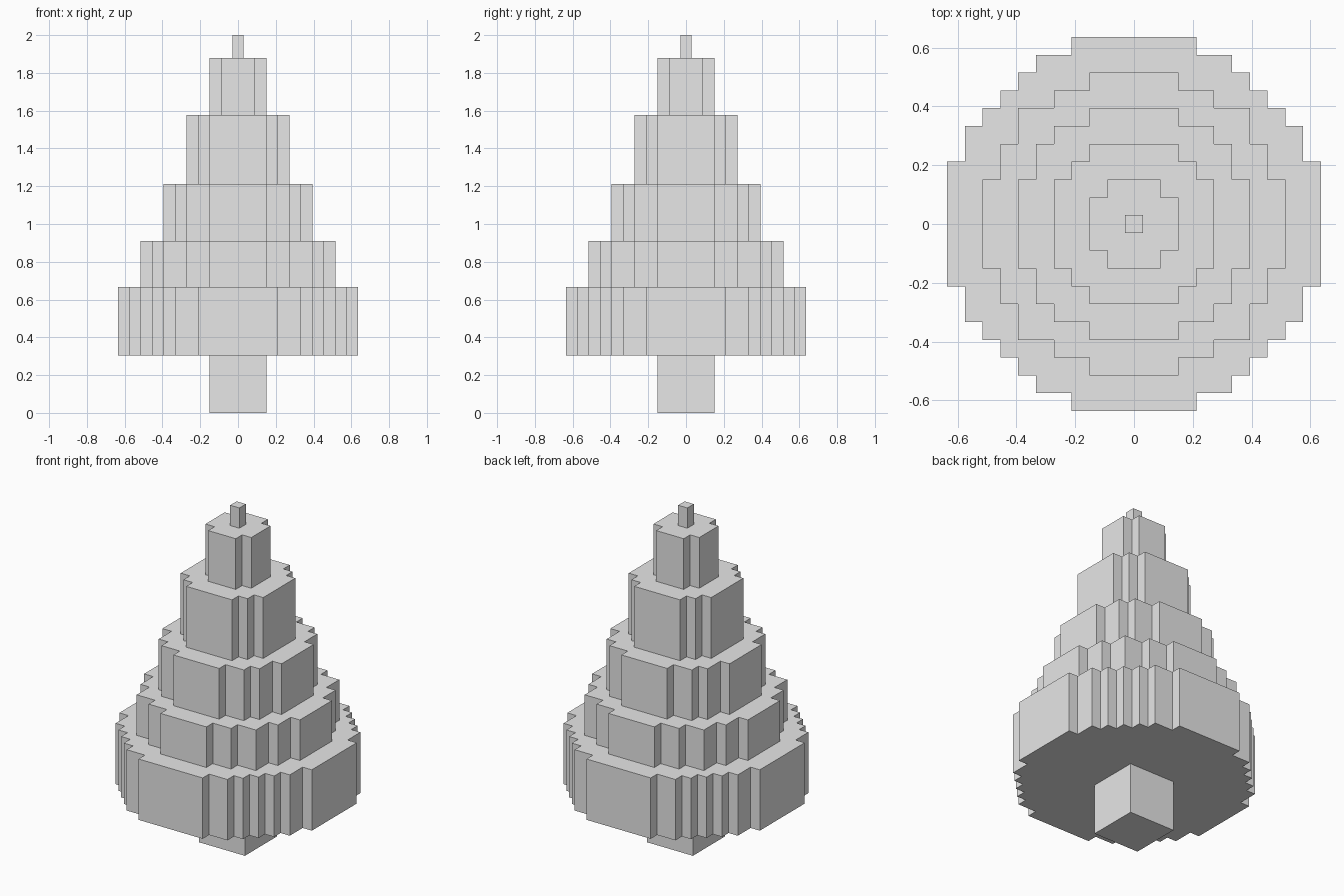
import bpy
import bmesh
import math

cube = bpy.data.objects.get("Cube")
if cube:
    bpy.data.objects.remove(cube, do_unlink=True)

UNIT = 2 / 33  # edge of one block; the tree is 33 blocks tall

grey = bpy.data.materials.new("light_grey")
grey.use_nodes = True
grey.diffuse_color = (0.8, 0.8, 0.8, 1)
grey.node_tree.nodes["Principled BSDF"].inputs["Base Color"].default_value = (0.8, 0.8, 0.8, 1)


def block_disc(radius):
    """Outline of a disc of blocks, stepped along the block edges."""
    reach = [math.floor(math.sqrt(radius ** 2 - x * x)) + 0.5
             for x in range(int(radius) + 1)]
    # Corners of one quarter, from the +y side round to the +x side
    quarter = []
    for x, y in enumerate(reach):
        following = reach[x + 1] if x + 1 < len(reach) else None
        if following != y:
            quarter.append((x + 0.5, y))
            if following is not None:
                quarter.append((x + 0.5, following))
    # Turn the quarter about the centre, clockwise
    outline = []
    for turn in range(4):
        outline += quarter
        quarter = [(y, -x) for x, y in quarter]
    return outline


def extrude_part(name, outline, bottom, top):
    """Closed prism from an outline, all measured in blocks."""
    bm = bmesh.new()
    verts = [bm.verts.new((x * UNIT, y * UNIT, bottom * UNIT)) for x, y in outline]
    base = bm.faces.new(verts)
    result = bmesh.ops.extrude_face_region(bm, geom=[base], use_keep_orig=True)
    raised = [v for v in result["geom"] if isinstance(v, bmesh.types.BMVert)]
    bmesh.ops.translate(bm, verts=raised, vec=(0, 0, (top - bottom) * UNIT))
    bmesh.ops.recalc_face_normals(bm, faces=bm.faces)
    mesh = bpy.data.meshes.new(name)
    bm.to_mesh(mesh)
    bm.free()
    mesh.materials.append(grey)
    obj = bpy.data.objects.new(name, mesh)
    bpy.context.collection.objects.link(obj)


# Square trunk
h = 2.5
extrude_part("trunk", [(-h, h), (h, h), (h, -h), (-h, -h)], 0, 5)

# Stacked foliage tiers and the tip: radius, bottom, top
tiers = [
    ("foliage_bottom", 10.5, 5, 11),
    ("foliage_lower", 8.5, 11, 15),
    ("foliage_middle", 6.5, 15, 20),
    ("foliage_upper", 4.5, 20, 26),
    ("foliage_top", 2.5, 26, 31),
    ("tip", 0.5, 31, 33),
]
for name, radius, bottom, top in tiers:
    extrude_part(name, block_disc(radius), bottom, top)
